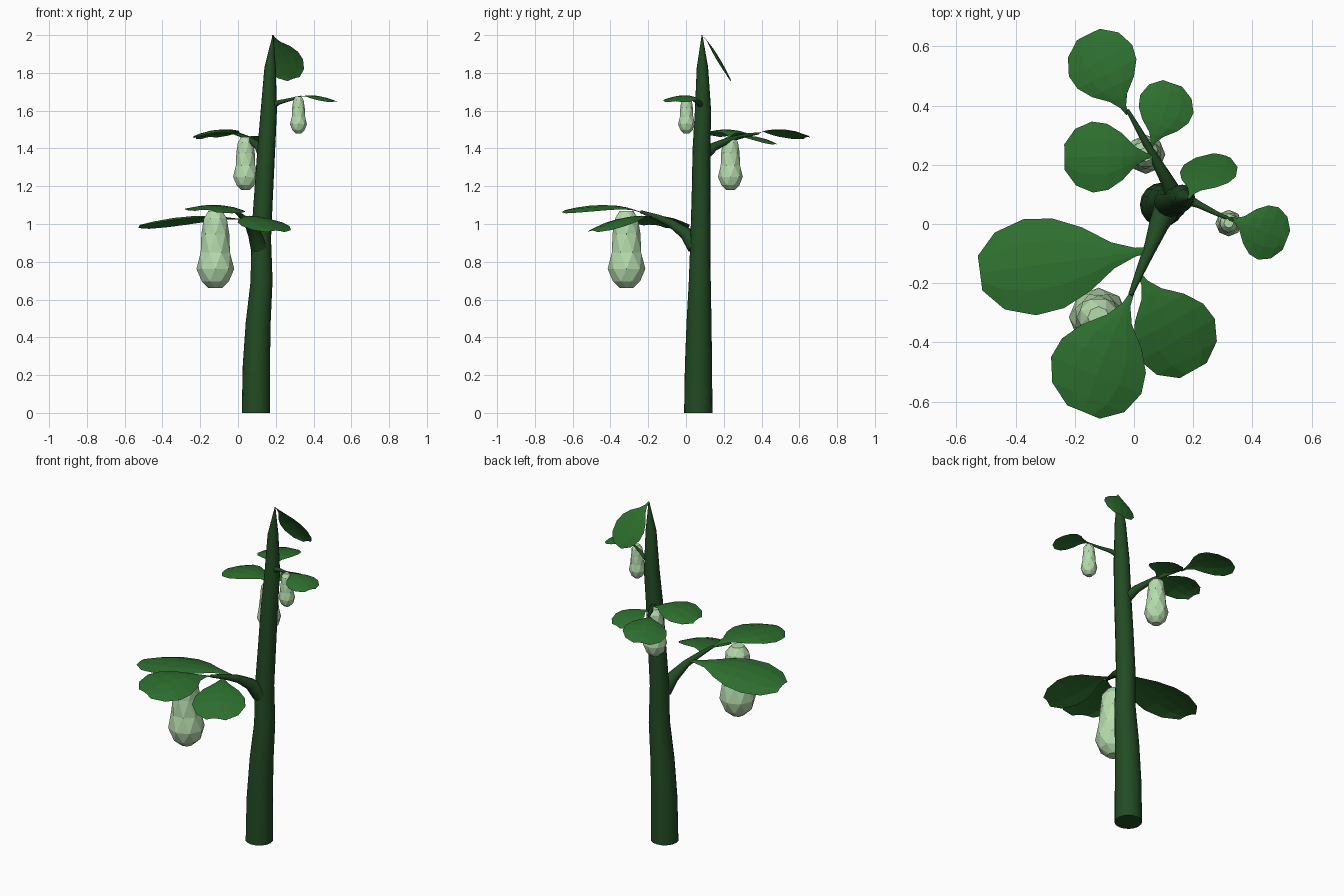
import bpy, bmesh, math
from mathutils import Vector as V

if "Cube" in bpy.data.objects:
    bpy.data.objects.remove(bpy.data.objects["Cube"])


def material(name, rgb):
    m = bpy.data.materials.new(name)
    m.diffuse_color = (*rgb, 1)
    m.use_nodes = True
    m.node_tree.nodes["Principled BSDF"].inputs["Base Color"].default_value = m.diffuse_color
    return m


STEM = material("stem_green", (0.016, 0.07, 0.017))
LEAF = material("leaf_green", (0.027, 0.16, 0.028))
FRUIT = material("pale_green", (0.47, 0.71, 0.42))


def finish(name, bm, mat, smooth=False):
    me = bpy.data.meshes.new(name)
    bm.to_mesh(me)
    bm.free()
    ob = bpy.data.objects.new(name, me)
    bpy.context.collection.objects.link(ob)
    me.materials.append(mat)
    if smooth:
        bpy.ops.object.select_all(action='DESELECT')
        ob.select_set(True)
        bpy.context.view_layer.objects.active = ob
        bpy.ops.object.shade_smooth_by_angle(angle=math.radians(40))
    return ob


def tube(name, path, mat, sides, smooth=False, flat_rings=False, twist=0):
    """Loft rings along a path of (x, y, z, radius)."""
    bm = bmesh.new()
    pts = [V(p[:3]) for p in path]
    rings = []
    for i, p in enumerate(pts):
        d = (pts[min(i + 1, len(pts) - 1)] - pts[max(i - 1, 0)]).normalized()
        if flat_rings:
            a, b = V((1, 0, 0)), V((0, 1, 0))
        else:
            a = d.cross(V((0, 0, 1))).normalized()
            b = d.cross(a)
        ring = []
        for k in range(sides):
            t = 2 * math.pi * (k + twist * i) / sides
            ring.append(bm.verts.new(p + path[i][3] * (a * math.cos(t) + b * math.sin(t))))
        rings.append(ring)
    for r, s in zip(rings, rings[1:]):
        for k in range(sides):
            n = (k + 1) % sides
            if twist:
                bm.faces.new((r[k], r[n], s[k]))
                bm.faces.new((r[n], s[n], s[k]))
            else:
                bm.faces.new((r[k], r[n], s[n], s[k]))
    bm.faces.new(rings[0])
    bm.faces.new(rings[-1])
    bmesh.ops.recalc_face_normals(bm, faces=bm.faces)
    return finish(name, bm, mat, smooth)


# half width along the leaf: narrow stalk, broad rounded end
OUTLINE = [(0, .04), (.12, .09), (.25, .27), (.4, .66), (.56, .93),
           (.72, 1), (.89, .8), (1, .36)]


def leaf(name, base, mid, tip, width, normal=(0, 0, 1)):
    bm = bmesh.new()
    a, m, c = V(base), V(mid), V(tip)
    b = 2 * m - (a + c) / 2
    n = V(normal).normalized()
    side = (c - a).cross(n).normalized()
    rows = []
    for t, w in OUTLINE:
        p = (1 - t) ** 2 * a + 2 * t * (1 - t) * b + t * t * c
        h = w * width / 2
        rows.append([bm.verts.new(p + side * u * h - n * (0.16 * h * u * u))
                     for u in (-1, -.5, 0, .5, 1)])
    for r, s in zip(rows, rows[1:]):
        for k in range(4):
            bm.faces.new((r[k], r[k + 1], s[k + 1], s[k]))
    bmesh.ops.recalc_face_normals(bm, faces=bm.faces)
    return finish(name, bm, LEAF)


def fruit(name, x, y, bottom, top, radius):
    prof = [(0, .35), (.09, .78), (.25, 1), (.46, .84), (.7, .74), (.9, .66), (1, .36)]
    path = [(x, y, bottom + t * (top - bottom), radius * r) for t, r in prof]
    return tube(name, path, FRUIT, 8, flat_rings=True, twist=.5)


# main stem
tube("main_stem", [
    (.095, .065, 0, .075), (.097, .066, .25, .072), (.107, .069, .48, .066),
    (.125, .073, .70, .058), (.122, .076, .92, .053), (.135, .08, 1.15, .05),
    (.15, .082, 1.4, .047), (.163, .09, 1.6, .043), (.17, .087, 1.83, .03),
    (.185, .085, 2.0, .002)], STEM, 16, smooth=True, flat_rings=True)

# side branches
tube("lower_branch", [(.11, .05, .88, .045), (.085, .0, .95, .034), (.055, -.08, 1.005, .022),
                      (.025, -.15, 1.035, .016), (-.012, -.24, 1.065, .008)], STEM, 10, True)
tube("middle_branch", [(.14, .09, 1.36, .032), (.11, .15, 1.41, .023), (.06, .24, 1.45, .014),
                       (.015, .32, 1.47, .01), (-.022, .385, 1.48, .006)], STEM, 10, True)
tube("upper_branch", [(.165, .09, 1.62, .022), (.22, .065, 1.645, .012),
                      (.28, .035, 1.66, .008), (.335, .012, 1.675, .005)], STEM, 10, True)

# leaves
leaf("lower_leaf_left", (.075, -.085, 1.015), (-.22, -.125, 1.04), (-.52, -.165, .995), .33, (0, .12, 1))
leaf("lower_leaf_front", (-.005, -.23, 1.06), (-.09, -.42, 1.1), (-.17, -.635, 1.075), .33, (.07, 0, 1))
leaf("lower_leaf_right", (.015, -.165, 1.035), (.105, -.315, 1.035), (.2, -.495, .965), .29)
leaf("middle_leaf_back", (-.022, .37, 1.475), (-.085, .49, 1.5), (-.155, .64, 1.46), .24, (-.1, 0, 1))
leaf("middle_leaf_left", (.075, .23, 1.45), (-.07, .228, 1.5), (-.235, .226, 1.465), .24, (0, .05, 1))
leaf("middle_leaf_right", (.055, .255, 1.45), (.095, .355, 1.465), (.13, .475, 1.425), .19)
leaf("upper_leaf", (.325, .02, 1.672), (.41, -.015, 1.68), (.515, -.055, 1.65), .19)
leaf("top_leaf", (.183, .085, 2.0), (.23, .16, 1.905), (.295, .235, 1.77), .19, (0, .83, .55))

# hanging fruit
fruit("large_fruit", -.12, -.315, .66, 1.07, .1)
fruit("medium_fruit", .04, .235, 1.18, 1.46, .066)
fruit("small_fruit", .32, .003, 1.48, 1.675, .045)
